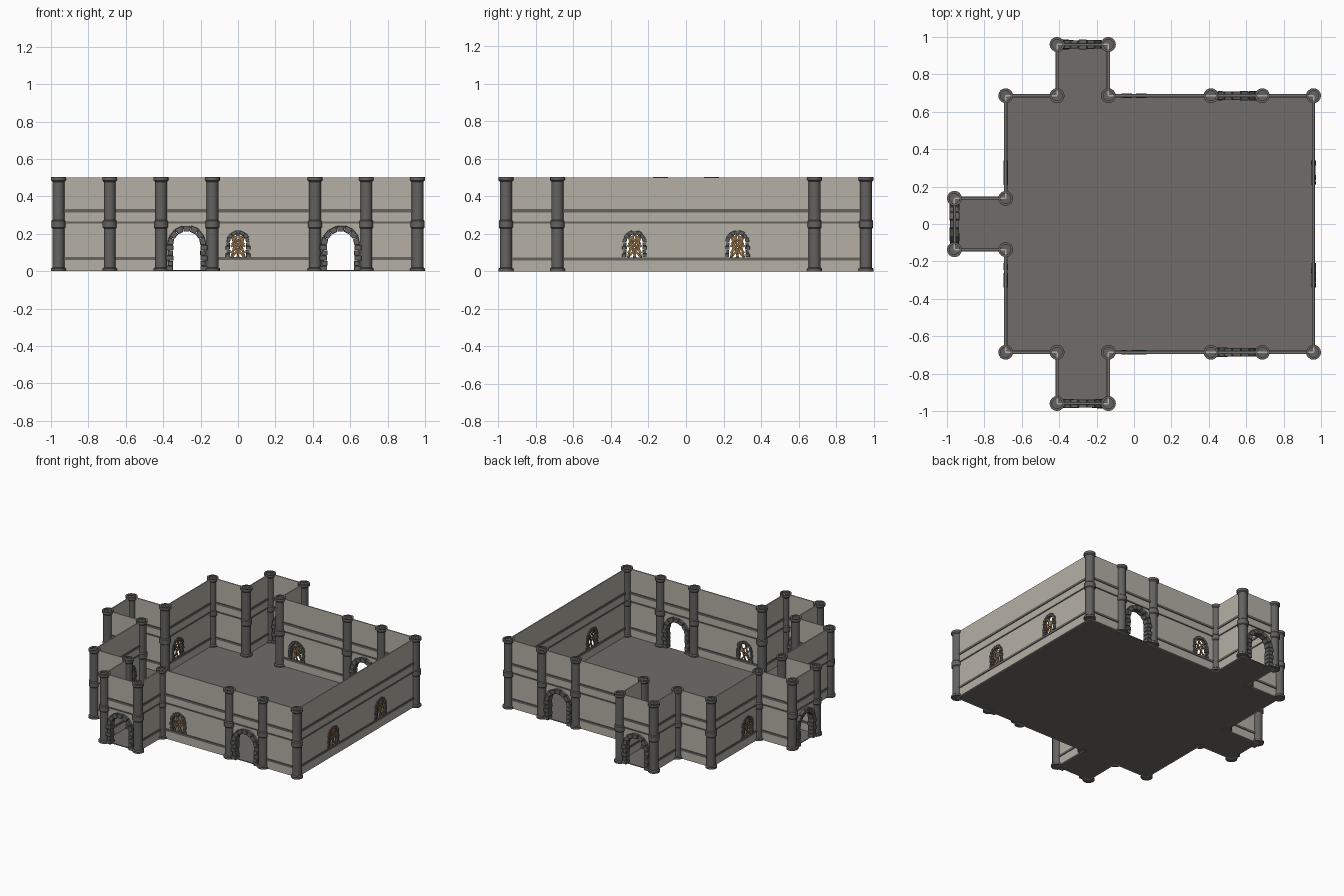
import bpy, bmesh, math, random
from mathutils import Matrix, Vector

if "Cube" in bpy.data.objects:
    bpy.data.objects.remove(bpy.data.objects["Cube"])

random.seed(4)
G = 0.2743          # plan module
H = 0.5             # wall height


def material(name, rgb):
    m = bpy.data.materials.new(name)
    m.diffuse_color = (*rgb, 1)
    m.use_nodes = True
    m.node_tree.nodes["Principled BSDF"].inputs["Base Color"].default_value = m.diffuse_color
    return m


PLASTER = material("beige plaster", (0.46, 0.435, 0.38))
STONE = material("dark grey stone", (0.125, 0.123, 0.118))
TRIM = material("grey trim", (0.13, 0.125, 0.115))
PAVING = material("floor grey brown", (0.16, 0.15, 0.138))
WOOD = material("brown wood", (0.27, 0.15, 0.06))


def finish(bm, name, mat, smooth=False, bevel=0):
    bmesh.ops.recalc_face_normals(bm, faces=bm.faces)
    me = bpy.data.meshes.new(name)
    bm.to_mesh(me)
    bm.free()
    me.materials.append(mat)
    ob = bpy.data.objects.new(name, me)
    bpy.context.collection.objects.link(ob)
    if bevel:
        mod = ob.modifiers.new("chipped_edges", "BEVEL")
        mod.width, mod.segments = bevel, 1
    if smooth:
        bpy.ops.object.select_all(action="DESELECT")
        ob.select_set(True)
        bpy.context.view_layer.objects.active = ob
        bpy.ops.object.shade_smooth_by_angle(angle=math.radians(35))
    return ob


def prism(bm, pts, M, d0, d1):
    """Extrude an outline in the wall plane (along, up) from depth d0 to d1."""
    a = [bm.verts.new(M @ Vector((t, d0, z))) for t, z in pts]
    b = [bm.verts.new(M @ Vector((t, d1, z))) for t, z in pts]
    bm.faces.new(a)
    bm.faces.new(b[::-1])
    for i in range(len(pts)):
        j = (i + 1) % len(pts)
        bm.faces.new((a[i], b[i], b[j], a[j]))


def box(bm, M, t0, t1, z0, z1, d):
    prism(bm, [(t0, z0), (t1, z0), (t1, z1), (t0, z1)], M, -d, d)


def holed_wall(bm, M, r, zs, zb):
    """Wall module with an arched opening, built as two mirrored halves."""
    arc = [(r * math.sin(i * math.pi / 16), zs + r * math.cos(i * math.pi / 16)) for i in range(9)]
    half = [(G / 2, 0), (G / 2, H), (0, H)] + arc + [(r, zb)]
    if zb > 0:
        half += [(0, zb), (0, 0)]
    for s in (1, -1):
        prism(bm, [(s * t, z) for t, z in half], M, -0.004, 0.004)


def arch_stones(bm, M, ri, ro, zs, zb, courses, wedges, depth):
    """Rough jamb blocks on both sides and a ring of wedge stones."""
    step = (zs - zb) / courses
    for s in (1, -1):
        for i in range(courses):
            w = ro + (0.005 if i % 2 == 0 else -0.005) * depth / 0.025
            z = zb + i * step
            t = sorted((s * (ri + random.uniform(-0.002, 0.002)), s * w))
            box(bm, M, t[0], t[1], z + 0.0008, z + step - 0.0008,
                depth * random.uniform(0.85, 1.05))
    for i in range(wedges):
        a0 = math.pi * i / wedges + 0.015
        a1 = math.pi * (i + 1) / wedges - 0.015
        o = ro + random.uniform(-0.003, 0.002)
        d = depth * random.uniform(0.85, 1.05)
        prism(bm, [(r * math.cos(a), zs + r * math.sin(a))
                   for r, a in ((ri, a0), (o, a0), (o, a1), (ri, a1))], M, -d, d)


def slat(bm, M, t, z, length, tilt, d):
    """Thin board nailed across a window."""
    R = M @ Matrix.Translation((t, d, z)) @ Matrix.Rotation(math.radians(tilt), 4, "Y")
    box(bm, R, -0.0055, 0.0055, -length / 2, length / 2, 0.0025)


# Plan corners in modules, counter-clockwise
lower = [(-3.5, -0.5), (-2.5, -0.5), (-2.5, -2.5), (-1.5, -2.5), (-1.5, -3.5),
         (-0.5, -3.5), (-0.5, -2.5), (3.5, -2.5)]
plan = lower + [(x, -y) for x, y in reversed(lower)]
doors = {(-1, -3.5), (-1, 3.5), (-3.5, 0), (2, -2.5), (2, 2.5)}
windows = {(0, -2.5), (0, 2.5), (3.5, -1), (3.5, 1), (-2.5, -1), (-2.5, 1)}

walls, trim = bmesh.new(), bmesh.new()
door_bm, win_bm, wood = bmesh.new(), bmesh.new(), bmesh.new()

# Walls, mouldings, doors and windows, one module at a time
for k, p in enumerate(plan):
    p, q = Vector(p), Vector(plan[(k + 1) % len(plan)])
    n = round((q - p).length)
    u = (q - p) / n
    for i in range(n):
        c = p + u * (i + 0.5)
        key = (round(c.x, 1), round(c.y, 1))
        M = Matrix.Translation((c.x * G, c.y * G, 0)) @ Matrix.Rotation(math.atan2(u.y, u.x), 4, "Z")
        bands = [(0.059, 0.075), (0.256, 0.265), (0.315, 0.332)]
        if key in doors:
            bands = bands[1:]
            holed_wall(walls, M, 0.09, 0.14, 0)
            arch_stones(door_bm, M, 0.073, 0.106, 0.14, 0, 5, 7, 0.025)
        elif key in windows:
            holed_wall(walls, M, 0.052, 0.155, 0.07)
            arch_stones(win_bm, M, 0.043, 0.064, 0.155, 0.075, 4, 7, 0.012)
            for b in ((-0.02, 0.135, 0.125, 14, 0.002), (0.016, 0.135, 0.13, 18, 0.002),
                      (0.0, 0.165, 0.1, -48, -0.003), (0.0, 0.115, 0.1, -40, -0.003),
                      (0.0, 0.14, 0.11, 40, 0.006)):
                slat(wood, M, *b)
        else:
            box(walls, M, -G / 2, G / 2, 0, H, 0.004)
        for z0, z1 in bands:
            box(trim, M, -G / 2, G / 2, z0, z1, 0.009)

finish(walls, "walls", PLASTER)
finish(trim, "wall_mouldings", TRIM)
finish(door_bm, "door_arch_stones", STONE, bevel=0.002)
finish(win_bm, "window_arch_stones", STONE, bevel=0.0012)
finish(wood, "window_boards", WOOD)

# Floor slab following the plan
bm = bmesh.new()
flat = Matrix.Rotation(math.radians(-90), 4, "X")
prism(bm, [(x * G, -y * G) for x, y in plan], flat, -0.006, 0)
floor = finish(bm, "floor", PAVING)
zmin = min(v.co.z for v in floor.data.vertices)
for v in floor.data.vertices:
    v.co.z -= zmin

# Pillars: lathed shaft with base, middle ring and hollow cap
profile = [(0.04, 0), (0.04, 0.014), (0.032, 0.02), (0.032, 0.228), (0.038, 0.234),
           (0.038, 0.268), (0.032, 0.274), (0.032, 0.478), (0.04, 0.486),
           (0.04, 0.503), (0.027, 0.503), (0.027, 0.493)]
SIDES = 16
bm = bmesh.new()
for x, y in plan + [(1.5, -2.5), (2.5, -2.5), (1.5, 2.5), (2.5, 2.5)]:
    rings = [[bm.verts.new((x * G + r * math.cos(2 * math.pi * s / SIDES),
                            y * G + r * math.sin(2 * math.pi * s / SIDES), z))
              for s in range(SIDES)] for r, z in profile]
    for a, b in zip(rings, rings[1:]):
        for s in range(SIDES):
            t = (s + 1) % SIDES
            bm.faces.new((a[s], a[t], b[t], b[s]))
    bm.faces.new(rings[0][::-1])
    bm.faces.new(rings[-1])
finish(bm, "pillars", STONE, smooth=True)
